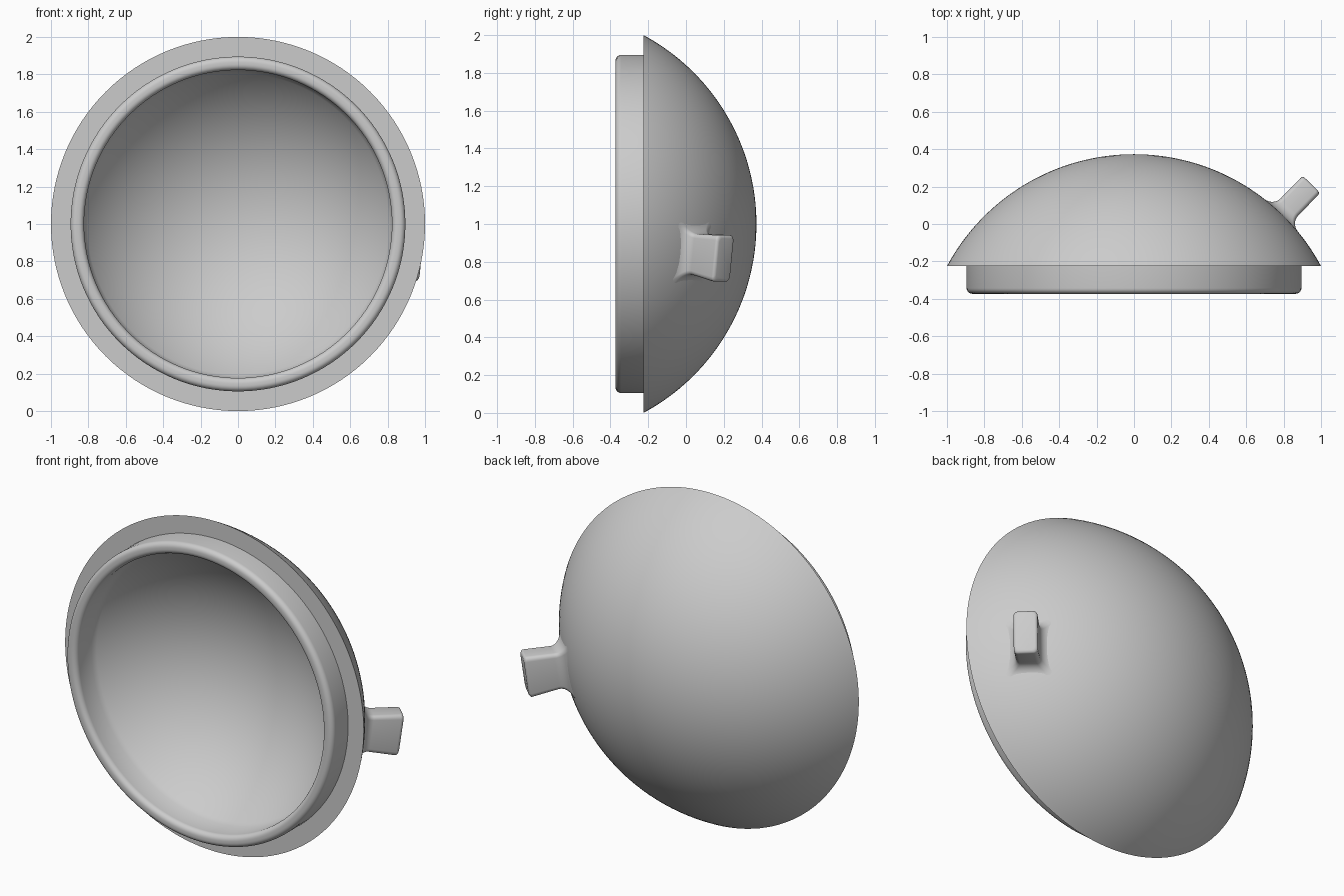
import bpy, bmesh, math
from mathutils import Vector

cube = bpy.data.objects.get("Cube")
if cube:
    bpy.data.objects.remove(cube, do_unlink=True)

grey = bpy.data.materials.new("plain grey")
grey.use_nodes = True
COLOUR = (0.6, 0.6, 0.6, 1)
grey.diffuse_color = COLOUR
grey.node_tree.nodes["Principled BSDF"].inputs["Base Color"].default_value = COLOUR


def finish(bm, name, angle):
    """Turn a bmesh into a smooth shaded object."""
    bmesh.ops.remove_doubles(bm, verts=bm.verts, dist=1e-5)
    bmesh.ops.recalc_face_normals(bm, faces=bm.faces)
    mesh = bpy.data.meshes.new(name)
    bm.to_mesh(mesh)
    bm.free()
    mesh.materials.append(grey)
    obj = bpy.data.objects.new(name, mesh)
    bpy.context.collection.objects.link(obj)
    bpy.ops.object.select_all(action='DESELECT')
    obj.select_set(True)
    bpy.context.view_layer.objects.active = obj
    bpy.ops.object.shade_smooth_by_angle(angle=math.radians(angle))
    return obj


def arc(cx, cy, r, start, end, steps):
    """Points (radius, y) on an arc, angles in degrees."""
    angles = [math.radians(start + (end - start) * i / steps) for i in range(steps + 1)]
    return [(cx + r * math.cos(a), cy + r * math.sin(a)) for a in angles]


# Domed lid: outer dome, flat rim, rounded collar and inner dome in one lathe
RIM_Y, FRONT_Y, TOP_Y = -0.225, -0.373, 0.373
DOME_R = (1 + (TOP_Y - RIM_Y) ** 2) / (2 * (TOP_Y - RIM_Y))
DOME_Y = TOP_Y - DOME_R
COLLAR_OUT, COLLAR_IN, ROUND = 0.895, 0.823, 0.03
INNER_R = math.hypot(COLLAR_IN, RIM_Y - DOME_Y)
outer_end = math.degrees(math.atan2(RIM_Y - DOME_Y, 1))
inner_end = math.degrees(math.atan2(RIM_Y - DOME_Y, COLLAR_IN))

profile = arc(0, DOME_Y, DOME_R, 90, outer_end, 32)
profile += [(COLLAR_OUT, RIM_Y)]
profile += arc(COLLAR_OUT - ROUND, FRONT_Y + ROUND, ROUND, 0, -90, 6)
profile += arc(COLLAR_IN + ROUND, FRONT_Y + ROUND, ROUND, -90, -180, 6)
profile += arc(0, DOME_Y, INNER_R, inner_end, 90, 32)

bm = bmesh.new()
verts = [bm.verts.new((r, y, 1)) for r, y in profile]
edges = [bm.edges.new(pair) for pair in zip(verts, verts[1:])]
bmesh.ops.spin(bm, geom=verts + edges, cent=(0, 0, 1), axis=(0, 1, 0),
               angle=math.tau, steps=128, use_merge=False)
finish(bm, "domed_lid", 40)

# Side tab: rounded rectangle sections rising along the dome normal
centre = Vector((0, DOME_Y, 1))
normal = (Vector((0.943, 0.206, 0.815)) - centre).normalized()
across = Vector((-normal.y, normal.x, 0)).normalized()
along = normal.cross(across)
HALF_W, HALF_H, HEIGHT = 0.066, 0.105, 0.228
FILLET, CORNER, EDGE = 0.06, 0.022, 0.015


def section(height, grow):
    """Ring of points at a height above the dome, widened by grow."""
    ring = []
    scale = DOME_R / (DOME_R + height)
    for k, (sx, sy) in enumerate([(1, 1), (-1, 1), (-1, -1), (1, -1)]):
        cx = sx * (HALF_W + grow - CORNER)
        cy = sy * (HALF_H + grow - CORNER)
        for a, b in arc(cx, cy, CORNER, 90 * k, 90 * k + 90, 4):
            ray = normal * DOME_R + across * a * scale + along * b
            ring.append(centre + ray.normalized() * (DOME_R + height))
    return ring


levels = [(-0.02, FILLET)]
levels += [(FILLET + y, FILLET + x) for x, y in arc(0, 0, FILLET, -90, -180, 8)]
levels += [(HEIGHT - EDGE + y, x - EDGE) for x, y in arc(0, 0, EDGE, 0, 90, 4)]

bm = bmesh.new()
rings = [[bm.verts.new(p) for p in section(h, g)] for h, g in levels]
for low, high in zip(rings, rings[1:]):
    for i in range(len(low)):
        j = (i + 1) % len(low)
        bm.faces.new((low[i], low[j], high[j], high[i]))
bm.faces.new(rings[-1])
finish(bm, "side_tab", 50)
